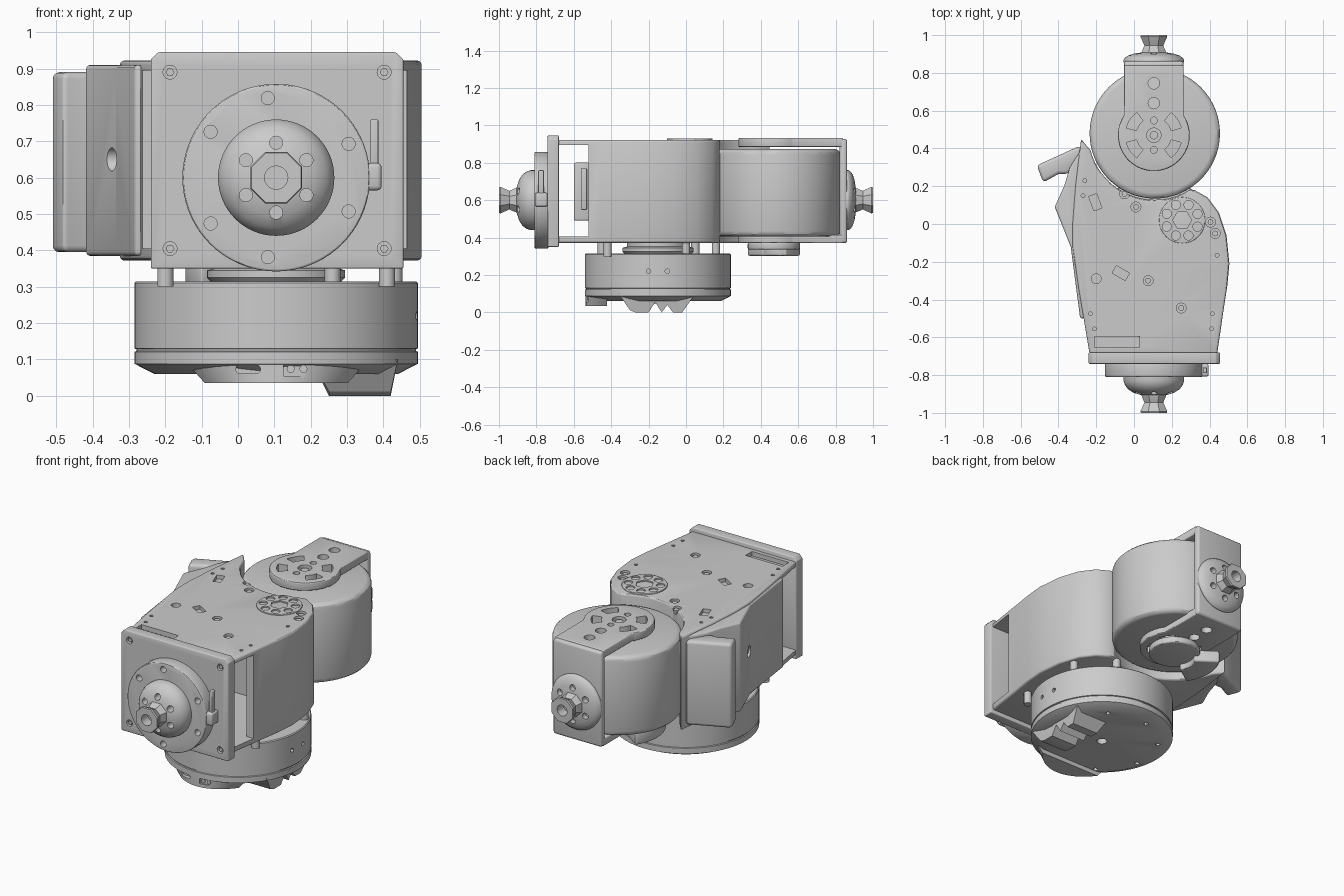
import bpy, bmesh
from math import sin, cos, pi, radians
from mathutils import Matrix

if "Cube" in bpy.data.objects:
    bpy.data.objects.remove(bpy.data.objects["Cube"])

I = Matrix.Identity(4)
FRONT = Matrix.Rotation(pi / 2, 4, 'X')    # local (x, y, z) -> world (x, -z, y)
SIDE = Matrix.Rotation(pi / 2, 4, 'Y')     # local (x, y, z) -> world (z, y, -x)


def ring(x, y, r, n=24, phase=0):
    return [(x + r * cos(phase + 2 * pi * i / n), y + r * sin(phase + 2 * pi * i / n)) for i in range(n)]


def rect(x0, y0, x1, y1):
    return [(x0, y0), (x1, y0), (x1, y1), (x0, y1)]


def arc(x, y, r, a0, a1, n=12):
    angs = [radians(a0 + (a1 - a0) * i / n) for i in range(n + 1)]
    return [(x + r * cos(a), y + r * sin(a)) for a in angs]


def band(x, y, r0, r1, a0, a1):
    return arc(x, y, r1, a0, a1) + arc(x, y, r0, a1, a0)


def turned_rect(x, y, w, h, deg):
    c, s = cos(radians(deg)), sin(radians(deg))
    return [(x + u * c - v * s, y + u * s + v * c) for u, v in rect(-w / 2, -h / 2, w / 2, h / 2)]


def loft(bm, rings, m):
    rows = [[bm.verts.new(m @ Matrix.Translation(p).to_translation()) for p in r] for r in rings]
    n = len(rows[0])
    for a, b in zip(rows, rows[1:]):
        for i in range(n):
            bm.faces.new((a[i], a[(i + 1) % n], b[(i + 1) % n], b[i]))
    bm.faces.new(rows[0][::-1])
    bm.faces.new(rows[-1])


def prism(bm, pts, z0, z1, m=I):
    loft(bm, [[(x, y, z) for x, y in pts] for z in (z0, z1)], m)


def finish(bm, name, cuts=(), bevel=0):
    def make(b, nm):
        bmesh.ops.recalc_face_normals(b, faces=b.faces)
        me = bpy.data.meshes.new(nm)
        b.to_mesh(me)
        b.free()
        o = bpy.data.objects.new(nm, me)
        bpy.context.collection.objects.link(o)
        return o
    ob, cutter = make(bm, name), None
    if bevel:
        mod = ob.modifiers.new("edge", 'BEVEL')
        mod.width, mod.segments, mod.angle_limit = bevel, 3, radians(40)
    if cuts:
        cb = bmesh.new()
        for c in cuts:
            prism(cb, *c)
        cutter = make(cb, name + "_cutter")
        cutter.hide_render = True
        mod = ob.modifiers.new("holes", 'BOOLEAN')
        mod.operation, mod.solver, mod.object, mod.use_self = 'DIFFERENCE', 'EXACT', cutter, True
    bpy.ops.object.select_all(action='DESELECT')
    ob.select_set(True)
    bpy.context.view_layer.objects.active = ob
    bpy.ops.object.convert(target='MESH')
    bpy.ops.object.shade_smooth_by_angle(angle=radians(30))
    if cutter:
        bpy.data.objects.remove(cutter)
    return ob


def part(name, solids, cuts=(), bevel=0):
    bm = bmesh.new()
    for s in solids:
        prism(bm, *s)
    return finish(bm, name, cuts, bevel)


def lathe(name, prof, m=I, cuts=(), n=64, phase=0):
    bm = bmesh.new()
    loft(bm, [[(x, y, z) for x, y in ring(0, 0, r, n, phase)] for r, z in prof], m)
    return finish(bm, name, cuts)


CX, CZ = 0.105, 0.6          # axis of the end couplings
JX, JY = 0.11, 0.48          # axis of the rear joint
BX, BY = 0.105, -0.15        # axis of the base

# main housing: plates reach the front, sides are open just behind the front plate
outline = [(.44, -.69), (.475, -.45), (.495, -.32), (.505, -.21), (.49, -.06), (.45, .06), (.39, .14), (.32, .18)]
outline += arc(JX, JY, .352, -58, -165, 20)
outline += [(-.28, .45), (-.31, .2), (-.325, 0), (-.325, -.12), (-.29, -.36), (-.235, -.69)]
cavity = [(-.6, -.8), (.6, -.8), (.6, -.52), (.42, -.52), (.36, -.1), (-.2, -.1), (-.24, -.52), (-.6, -.52)]
screws = [(.01, .09), (-.05, .16), (.075, -.3), (.25, -.445), (.405, .01), (.43, -.05), (-.2, -.29)]
pins = [(-.23, -.475), (-.21, -.555), (.415, -.475), (.41, -.555), (.44, -.165), (-.26, .23), (-.27, .15)]
cuts = [(cavity, .405, .895), (rect(-.21, -.655, .03, -.595), .85, 1)]
cuts += [(ring(x, y, .026), .9, 1) for x, y in screws] + [(ring(x, y, .01, 10), .9, 1) for x, y in pins]
cuts += [(turned_rect(x, y, w, h, a), .9, 1) for x, y, w, h, a in
         ((-.205, .115, .045, .08, 20), (-.07, -.26, .08, .045, -30))]
part("main_housing", [(outline, .372, .922)], cuts, .012)
part("housing_screws", [(ring(x, y, .015, 12), .89, .915) for x, y in screws[:-1]])

# ringed hub on the housing top
hub = (.255, .02)
part("top_hub", [(ring(*hub, .122, 48), .9, .93)],
     [(ring(*hub, .05, 6), .91, 1)] + [(ring(x, y, .024), .912, 1) for x, y in ring(*hub, .088, 8, .39)], .004)
part("hub_screws", [(ring(x, y, .013, 12), .9, .922) for x, y in ring(*hub, .088, 8, .39)])

# connector inside the front opening
part("inner_connector", [(rect(.02, -.6, .2, -.515), .49, .8)], bevel=.01)
part("inner_plug", [(rect(.04, -.56, .22, -.53), .55, .77)], bevel=.005)

# left side cover and grab block
panel = [(-.262, -.5), (-.3, -.12), (-.3, .1), (-.27, .41), (-.34, .3), (-.37, .2), (-.42, .09), (-.335, -.12), (-.285, -.5)]
part("side_cover", [(panel, .385, .91)], [(ring(-.65, -.09, .032), -.6, -.325, SIDE)], .012)
grip = [(-.515, .31), (-.285, .415), (-.27, .34), (-.35, .265), (-.40, .265), (-.48, .22)]
part("grab_block", [(grip, .395, .89)], bevel=.018)

# square front plate with corner screws
plate = [(-.24, .35), (.455, .35), (.455, .925), (.435, .945), (-.22, .945), (-.24, .925)]
corners = [(x, z) for x in (-.187, .402) for z in (.405, .89)]
part("front_plate", [(plate, .68, .74, FRONT)], [(ring(x, z, .019), .72, .8, FRONT) for x, z in corners], .005)
part("plate_screws", [(ring(x, z, .012, 6), .7, .735, FRONT) for x, z in corners])

# front flange disc, clamp tab and pin
angles = [radians(s * a) for a in (25, 96, 145) for s in (1, -1)]
part("front_flange", [(ring(CX, CZ, .258, 72), .735, .81, FRONT)],
     [(ring(CX + .22 * cos(a), CZ + .22 * sin(a), .018), .77, .9, FRONT) for a in angles], .007)
part("flange_tab", [(rect(.33, .565, .395, .64), .74, .808, FRONT)], bevel=.012)
part("flange_pin", [(rect(.364, .62, .386, .76), .76, .79, FRONT)], bevel=.004)

# end couplings: domed cap with a flared octagonal stub, front and back
for label, turn, base, h in (("front", 0, .805, .195), ("rear", pi, .855, .145)):
    m = Matrix.Translation((CX, 0, CZ)) @ Matrix.Rotation(turn, 4, 'Z') @ FRONT @ Matrix.Translation((0, 0, base))
    d = h - .09
    lathe(label + "_dome", [(.16, 0), (.16, .25 * d), (.153, .45 * d), (.137, .66 * d), (.108, .84 * d), (.07, .95 * d), (.04, d)], m,
          [(ring(x, y, .018), .3 * d, .2, m) for x, y in ring(0, 0, .096, 6, pi / 2)])
    lathe(label + "_stub", [(.076, d - .03), (.07, d), (.054, h - .055), (.077, h - .008), (.074, h)], m,
          [(ring(0, 0, .032), h - .06, h + .05, m)], 8, pi / 8)

# rear joint drum
part("joint_drum", [(ring(JX, JY, .345, 72), .405, .873)], bevel=.03)

# U-shaped rear bracket: two slotted arms and a back wall
arm = arc(CX, .47, .19, 146, 394, 40) + [(.262, .84), (-.052, .84)]
for label, z0, z1 in (("upper", .885, .932), ("lower", .37, .415)):
    holes = [(ring(CX, y, r), z0 - .1, z1 + .1) for y, r in
             ((.745, .03), (.64, .03), (.47, .038), (.548, .018), (.392, .018))]
    holes += [(band(CX, .47, .095, .15, a, a + 38), z0 - .1, z1 + .1) for a in (15, 127, 195, 307)]
    part(label + "_bracket_arm", [(arm, z0, z1)], holes, .006)
    part(label + "_bracket_pin", [(ring(CX, .47, .022, 16), z0, z1 - .01)])
part("bracket_wall", [(rect(-.053, .822, .263, .862), .37, .928)], bevel=.015)

# stop horn under the rear joint
part("lower_hinge_boss", [(ring(CX, .47, .14, 48), .335, .375)], bevel=.01)
part("lower_stop_horn", [(band(CX, .47, .11, .25, 145, 215), .302, .375)], bevel=.012)

# base drum with seam and tapered underside
base = Matrix.Translation((BX, BY, 0))
lathe("base_drum", [(.335, .06), (.39, .088), (.39, .121), (.384, .123), (.384, .128), (.39, .13), (.39, .31), (.385, .315)], base,
      [(ring(0, 0, .028), 0, .1, base)] + [(ring(x, y, .013, 12), 0, .1, base) for x, y in ring(0, 0, .31, 8, .2)]
      + [(ring(-.22, y, .012, 12), .47, .6, SIDE) for y in (-.2, -.1)], 72)
lathe("swivel_ring", [(.175, .31), (.19, .325), (.19, .345), (.165, .352), (.165, .38)], base)
posts = [(-.2, -.45), (.26, -.45), (.41, -.42), (.26, .16), (.43, 0), (-.2, .05)]
part("spacer_posts", [(ring(x, y, .022), .3, .38) for x, y in posts])

# port block under the base front, narrower at the bottom
bm = bmesh.new()
prism(bm, arc(BX, BY, .386, 225, 315, 24), .035, .12)
for v in bm.verts:
    if v.co.z < .05:
        v.co.x = BX + (v.co.x - BX) * .72
slot = arc(.05, .073, .012, -90, 90, 6) + arc(.006, .073, .012, 90, 270, 6)
finish(bm, "port_block", [(slot, .5, .6, FRONT), (rect(.125, .055, .2, .093), .523, .6, FRONT)])
part("port_pins", [(ring(x, .074, .011, 12), .5, .529, FRONT) for x in (.145, .18)])

# ridged foot on the right of the underside, tapering toward the ground
bm = bmesh.new()
ridge = [(-.36, .1), (-.3, .012), (-.27, 0), (-.2, 0), (-.165, .055), (-.13, 0), (-.1, .04), (-.07, 0), (-.02, 0), (.05, .1)]
prism(bm, [(-z, y) for y, z in ridge], .2, .488, SIDE)
for v in bm.verts:
    if v.co.z < .06:
        v.co.x = min(max(v.co.x, .25), .42)
    elif v.co.x > .4:
        v.co.x = .44
finish(bm, "ridged_foot")
